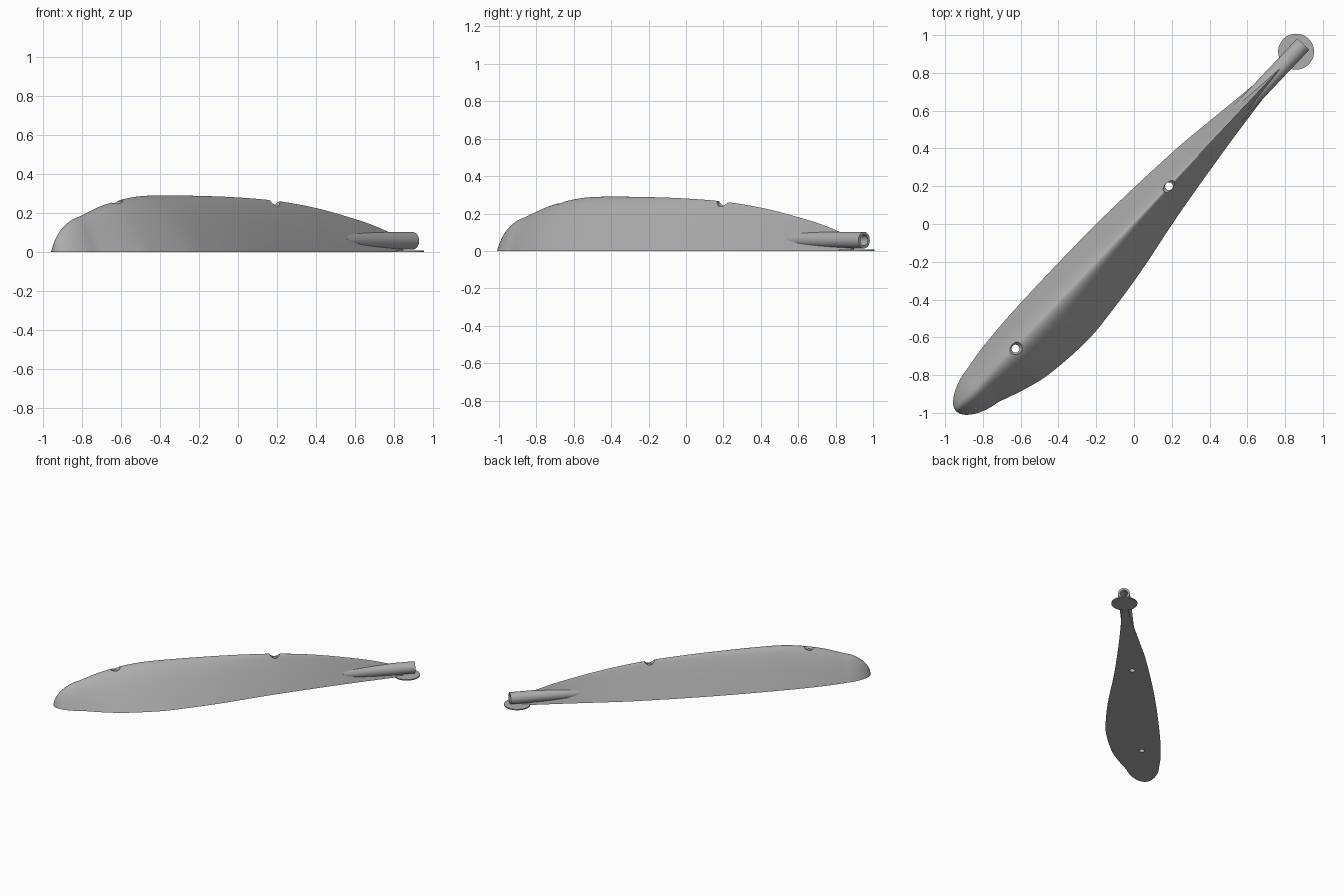
import bpy, bmesh, math
from mathutils import Matrix, Vector

cube = bpy.data.objects.get("Cube")
if cube:
    bpy.data.objects.remove(cube, do_unlink=True)

grey = bpy.data.materials.new("plain grey")
grey.use_nodes = True
COLOR = (0.42, 0.42, 0.42, 1)
grey.diffuse_color = COLOR
grey.node_tree.nodes["Principled BSDF"].inputs["Base Color"].default_value = COLOR

# Long axis of the blade: local x runs along it, local y to its left
AXIS = Matrix.Translation((0.185, 0.2, 0)) @ Matrix.Rotation(math.atan2(0.727, 0.687), 4, 'Z')


def make(name, bm):
    bmesh.ops.recalc_face_normals(bm, faces=bm.faces)
    mesh = bpy.data.meshes.new(name)
    bm.to_mesh(mesh)
    bm.free()
    mesh.materials.append(grey)
    ob = bpy.data.objects.new(name, mesh)
    ob.matrix_world = AXIS
    bpy.context.collection.objects.link(ob)
    return ob


def select(ob):
    bpy.ops.object.select_all(action='DESELECT')
    ob.select_set(True)
    bpy.context.view_layer.objects.active = ob


def smooth(ob, degrees=35):
    select(ob)
    bpy.ops.object.shade_smooth_by_angle(angle=math.radians(degrees))


def curve(points, x):
    """Smooth interpolation (cubic Hermite) through the points."""
    n = len(points)
    i = 0
    while i < n - 2 and x > points[i + 1][0]:
        i += 1

    def slope(k):
        a, b = points[max(k - 1, 0)], points[min(k + 1, n - 1)]
        return (b[1] - a[1]) / (b[0] - a[0])
    (x0, y0), (x1, y1) = points[i], points[i + 1]
    d = x1 - x0
    t = (x - x0) / d
    return ((2*t**3 - 3*t*t + 1) * y0 + (t**3 - 2*t*t + t) * d * slope(i)
            + (3*t*t - 2*t**3) * y1 + (t**3 - t*t) * d * slope(i + 1))


def lathe(name, profile, matrix, steps=48, closed=False):
    """Turn a (radius, height) profile about z, then place it."""
    bm = bmesh.new()
    rings = [[bm.verts.new((r * math.cos(a), r * math.sin(a), z))
              for a in (math.tau * k / steps for k in range(steps))] for r, z in profile]
    pairs = list(zip(rings, rings[1:]))
    if closed:
        pairs.append((rings[-1], rings[0]))
    else:
        bm.faces.new(rings[0])
        bm.faces.new(rings[-1])
    for a, b in pairs:
        for k in range(steps):
            j = (k + 1) % steps
            bm.faces.new((a[k], a[j], b[j], b[k]))
    bm.transform(matrix)
    return make(name, bm)


# Blade outline and ridge height along the axis
START, END = -1.64, 0.95
LEFT = [(-1.46, .109), (-1.29, .132), (-.99, .146), (-.41, .142), (.145, .11),
        (.42, .078), (.6, .055), (.8, .032), (END, .015)]
RIGHT = [(-1.46, .125), (-1.3, .185), (-1.16, .222), (-.895, .247), (-.71, .236),
         (-.444, .204), (-.07, .14), (.3, .088), (.6, .052), (.8, .032), (END, .015)]
RIDGE = [(-1.46, .178), (-1.29, .235), (-1.14, .268), (-1, .286), (-.85, .29), (-.56, .288),
         (-.27, .28), (.02, .262), (.31, .226), (.6, .17), (.75, .134), (.895, .088), (END, .06)]


def along(points, x):
    """Curve value, with a round nose near the front tip."""
    first = points[0][0]
    if x < first:
        u = (x - START) / (first - START)
        return points[0][1] * math.sqrt(u * (2 - u)) * (0.8 + 0.2 * u) + 0.0005
    return curve(points, x)


# Blade: flat base, crested section that sharpens towards the neck
bm = bmesh.new()
stations = 90
half = 16
rows = []
for i in range(stations + 1):
    f = i / stations
    x = START + (END - START) * f ** 1.4
    wl, wr, h = (along(p, x) for p in (LEFT, RIGHT, RIDGE))
    e = 0.7 * max(0, 1 - f ** 1.4) ** 2.2 + 0.04
    row = []
    for k in range(-half, half + 1):
        u = math.copysign(abs(k / half) ** 1.4, k)
        fall = (math.hypot(u, e) - e) / (math.hypot(1, e) - e)
        row.append(bm.verts.new((x, u * (wl if u > 0 else wr), h * (1 - fall))))
    rows.append(row)
for a, b in zip(rows, rows[1:]):
    for k in range(2 * half):
        bm.faces.new((a[k], b[k], b[k + 1], a[k + 1]))
    bm.faces.new((a[0], a[-1], b[-1], b[0]))
bm.faces.new(rows[0])
bm.faces.new(rows[-1])
blade = make("blade", bm)

# Two countersunk screw holes through the ridge
for x, top in ((-1.183, 0.262), (0, 0.26)):
    cutter = lathe("hole_cutter", [(.021, -.1), (.021, top - .025), (.037, top - .004), (.037, .5)],
                   Matrix.Translation((x, 0, 0)), 32)
    cutter.hide_render = True
    mod = blade.modifiers.new("hole", 'BOOLEAN')
    mod.object = cutter
    mod.solver = 'EXACT'
    select(blade)
    bpy.ops.object.modifier_apply(modifier=mod.name)
    bpy.data.objects.remove(cutter, do_unlink=True)
smooth(blade)

# Hollow tube lying along the neck
tube = lathe("neck_tube", [(.044, .5), (.044, 1.035), (.029, 1.035), (.029, .5)],
             Matrix.Translation((0, 0, .058)) @ Matrix.Rotation(math.pi / 2, 4, 'Y'), closed=True)
smooth(tube)

# Thin round foot under the tube end
foot = lathe("foot_disc", [(.095, 0), (.095, .008)], Matrix.Translation((.98, 0, 0)))
smooth(foot)
